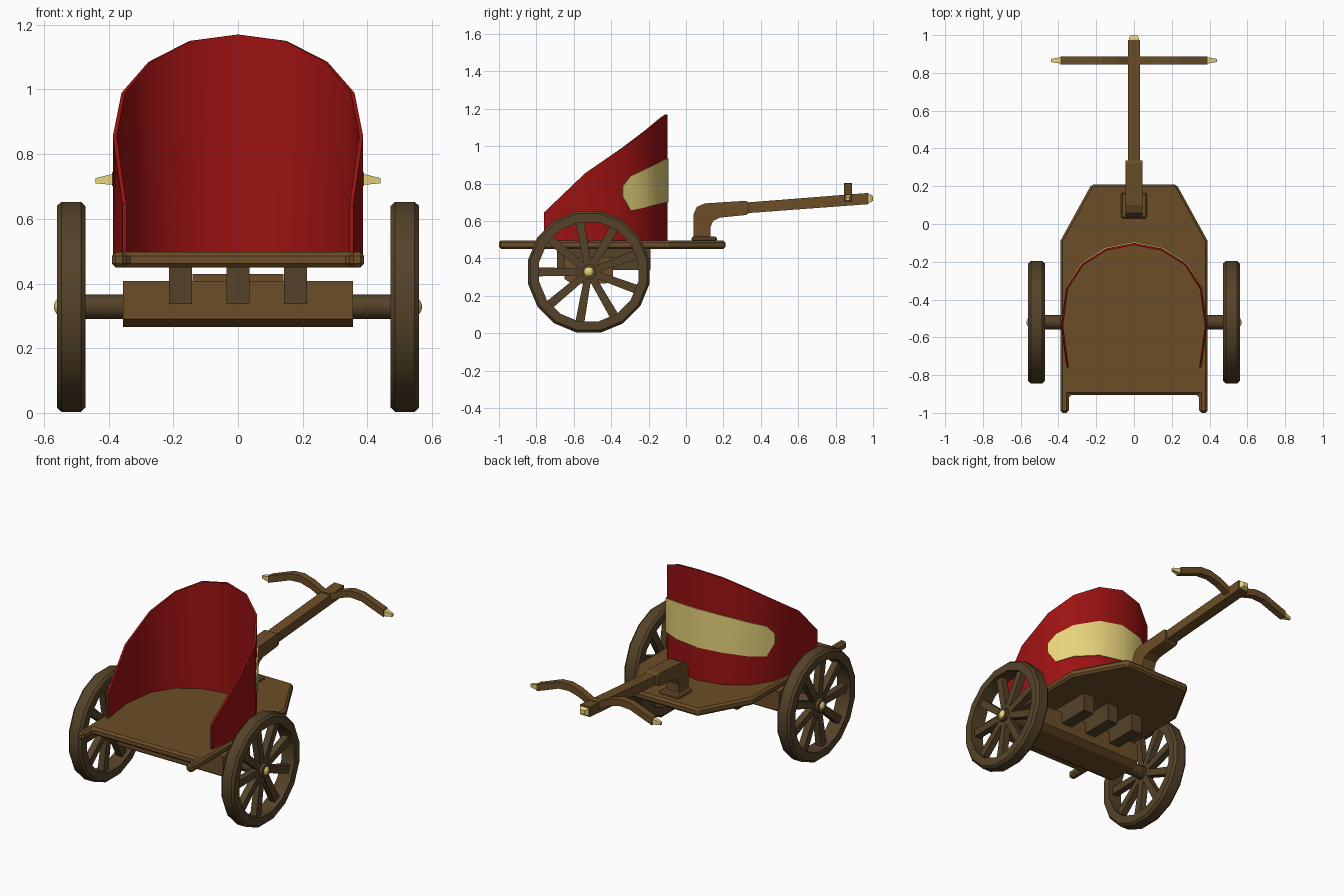
import bpy, bmesh
from math import sin, cos, pi, radians
from mathutils import Vector

if "Cube" in bpy.data.objects:
    bpy.data.objects.remove(bpy.data.objects["Cube"])


def material(name, rgb):
    m = bpy.data.materials.new(name)
    m.diffuse_color = (*rgb, 1)
    m.use_nodes = True
    m.node_tree.nodes["Principled BSDF"].inputs["Base Color"].default_value = m.diffuse_color
    return m


WOOD = material("wood", (0.15, 0.075, 0.02))
DARK = material("dark_wood", (0.09, 0.055, 0.022))
RED = material("red_paint", (0.33, 0.006, 0.006))
GOLD = material("brass", (0.80, 0.65, 0.20))


def finish(name, bm, mat, smooth=None, bevel=0):
    bmesh.ops.recalc_face_normals(bm, faces=bm.faces)
    me = bpy.data.meshes.new(name)
    bm.to_mesh(me)
    bm.free()
    me.materials.append(mat)
    ob = bpy.data.objects.new(name, me)
    bpy.context.collection.objects.link(ob)
    if bevel:
        mod = ob.modifiers.new("bevel", 'BEVEL')
        mod.width, mod.segments = bevel, 1
    if smooth:
        bpy.ops.object.select_all(action='DESELECT')
        ob.select_set(True)
        bpy.context.view_layer.objects.active = ob
        bpy.ops.object.shade_smooth_by_angle(angle=radians(smooth))
    return ob


def loft(name, loops, mat, ring=False, **kw):
    """Skin closed sections; ring joins the last to the first, else ends are capped."""
    bm = bmesh.new()
    rows = [[bm.verts.new(p) for p in loop] for loop in loops]
    pairs = list(zip(rows, rows[1:])) + ([(rows[-1], rows[0])] if ring else [])
    for a, b in pairs:
        n = len(a)
        for i in range(n):
            bm.faces.new((a[i], a[(i + 1) % n], b[(i + 1) % n], b[i]))
    if not ring:
        bm.faces.new(rows[0])
        bm.faces.new(rows[-1])
    return finish(name, bm, mat, **kw)


def box(name, x, y, z, mat, **kw):
    loops = [[(x[0], y[0], h), (x[1], y[0], h), (x[1], y[1], h), (x[0], y[1], h)] for h in z]
    return loft(name, loops, mat, **kw)


def turned(name, profile, centre, n, mat, phase=0, ring=False, **kw):
    """Solid turned around an x-parallel axle; profile is (x, radius)."""
    loops = [[(x, centre[0] + r * cos(phase + 2 * pi * i / n), centre[1] + r * sin(phase + 2 * pi * i / n))
              for i in range(n)] for x, r in profile]
    return loft(name, loops, mat, ring=ring, **kw)


# Platform with clipped back corners and a notch at the front
half = [(0.345, -0.905), (0.345, -1.0), (0.39, -1.0), (0.39, -0.09), (0.225, 0.21)]
outline = half + [(-x, y) for x, y in reversed(half)]
loft("platform", [[(x, y, z) for x, y in outline] for z in (0.45, 0.497)], WOOD, bevel=0.012)

# Undercarriage
loft("axle_beam", [[(x, -0.61, 0.265), (x, -0.43, 0.265), (x, -0.39, 0.29), (x, -0.39, 0.408),
                    (x, -0.65, 0.408), (x, -0.65, 0.29)] for x in (-0.355, 0.355)], WOOD)
box("beam_saddle", (-0.14, 0.14), (-0.62, -0.42), (0.355, 0.43), WOOD)
for i, x in enumerate((-0.178, 0, 0.178)):
    box(f"joist_{i}", (x - 0.036, x + 0.036), (-0.69, -0.19), (0.337, 0.455), DARK)

# Wheels and axle
HUB = (-0.52, 0.328)
turned("axle", [(-0.555, 0.038), (0.555, 0.038)], HUB, 12, DARK, smooth=35)
for side, s in (("left", -1), ("right", 1)):
    rim = [(0.472, 0.27), (0.472, 0.318), (0.486, 0.331), (0.546, 0.331), (0.560, 0.318), (0.560, 0.27)]
    turned(f"{side}_wheel_rim", [(s * x, r) for x, r in rim], HUB, 16, DARK,
           phase=pi / 16, ring=True, smooth=30)
    turned(f"{side}_wheel_hub", [(s * 0.478, 0.042), (s * 0.556, 0.042)], HUB, 12, DARK, smooth=35)
    cap = [(s * (0.535 + 0.034 * sin(a)), max(0.034 * cos(a), 0.004)) for a in (0, 0.4, 0.8, 1.2, 1.5)]
    turned(f"{side}_hub_cap", cap, HUB, 12, GOLD, smooth=40)
    for k in range(9):
        a = radians(-100 + 40 * k)
        out, across = Vector((0, cos(a), sin(a))), Vector((0, -sin(a), cos(a)))
        mid = Vector((s * 0.516, *HUB))
        loops = []
        for r, w in ((0.02, 0.019), (0.28, 0.024)):
            loops.append([mid + out * r + across * (w * u) + Vector((0.02 * v, 0, 0))
                          for u, v in ((-1, -1), (1, -1), (1, 1), (-1, 1))])
        loft(f"{side}_spoke_{k}", loops, DARK)


def curved_panel(name, stations, mat, inner, outer, smooth):
    """Upright mirrored wall from (x, y, bottom, top) stations."""
    full = [(-x, y, b, t) for x, y, b, t in stations] + [p for p in reversed(stations) if p[0] > 0]
    loops = []
    for i, (x, y, b, t) in enumerate(full):
        p, q = full[max(i - 1, 0)], full[min(i + 1, len(full) - 1)]
        n = Vector((p[1] - q[1], q[0] - p[0])).normalized()
        i0, o0 = Vector((x, y)) + n * inner, Vector((x, y)) + n * outer
        loops.append([(*i0, b), (*o0, b), (*o0, t), (*i0, t)])
    return loft(name, loops, mat, smooth=smooth)


# Body shell and its brass panel
shell = [(0.357, -0.76, 0.645), (0.387, -0.54, 0.855), (0.360, -0.34, 0.99),
         (0.277, -0.21, 1.085), (0.150, -0.13, 1.15), (0, -0.10, 1.17)]
curved_panel("body_shell", [(x, y, 0.49, t) for x, y, t in shell], RED, -0.012, 0, 40)
panel = [(0.360, -0.34, 0.73, 0.785), (0.333, -0.298, 0.657, 0.84), (0.277, -0.21, 0.675, 0.882),
         (0.150, -0.13, 0.695, 0.922), (0, -0.10, 0.70, 0.935)]
curved_panel("brass_panel", panel, GOLD, -0.004, 0.006, 40)

# Draught pole: foot plate, elbow, shaft, tip
box("foot_plate", (-0.068, 0.068), (0.03, 0.165), (0.49, 0.517), WOOD, bevel=0.008)
elbow = [(0.04, 0.51), (0.04, 0.635), (0.057, 0.675), (0.10, 0.694), (0.32, 0.708), (0.335, 0.70),
         (0.335, 0.642), (0.32, 0.632), (0.18, 0.618), (0.145, 0.60), (0.13, 0.565), (0.13, 0.51)]
loft("pole_elbow", [[(x, y, z) for y, z in elbow] for x in (-0.044, 0.044)], WOOD)


def y_section(y, w, z0, z1):
    return [(-w, y, z0), (w, y, z0), (w, y, z1), (-w, y, z1)]


loft("pole_shaft", [y_section(0.30, 0.033, 0.640, 0.697), y_section(0.975, 0.033, 0.690, 0.750)], WOOD)
loft("pole_tip", [y_section(0.965, 0.026, 0.699, 0.742), y_section(0.985, 0.026, 0.700, 0.743),
                  y_section(1.0, 0.016, 0.708, 0.734)], GOLD)

# Bowed yoke with brass ends
arm = [(0.03, 0.725), (0.10, 0.762), (0.17, 0.782), (0.24, 0.778), (0.32, 0.748), (0.39, 0.722)]


def x_section(x, z, h):
    return [(x, 0.866 - h, z - h), (x, 0.866 + h, z - h), (x, 0.866 + h, z + h), (x, 0.866 - h, z + h)]


path = [(-x, z) for x, z in reversed(arm)] + arm
loft("yoke", [x_section(x, z, 0.021) for x, z in path], WOOD)
for side, s in (("left", -1), ("right", 1)):
    loft(f"{side}_yoke_tip", [x_section(s * 0.385, 0.723, 0.016), x_section(s * 0.40, 0.721, 0.015),
                              x_section(s * 0.44, 0.718, 0.008)], GOLD)
